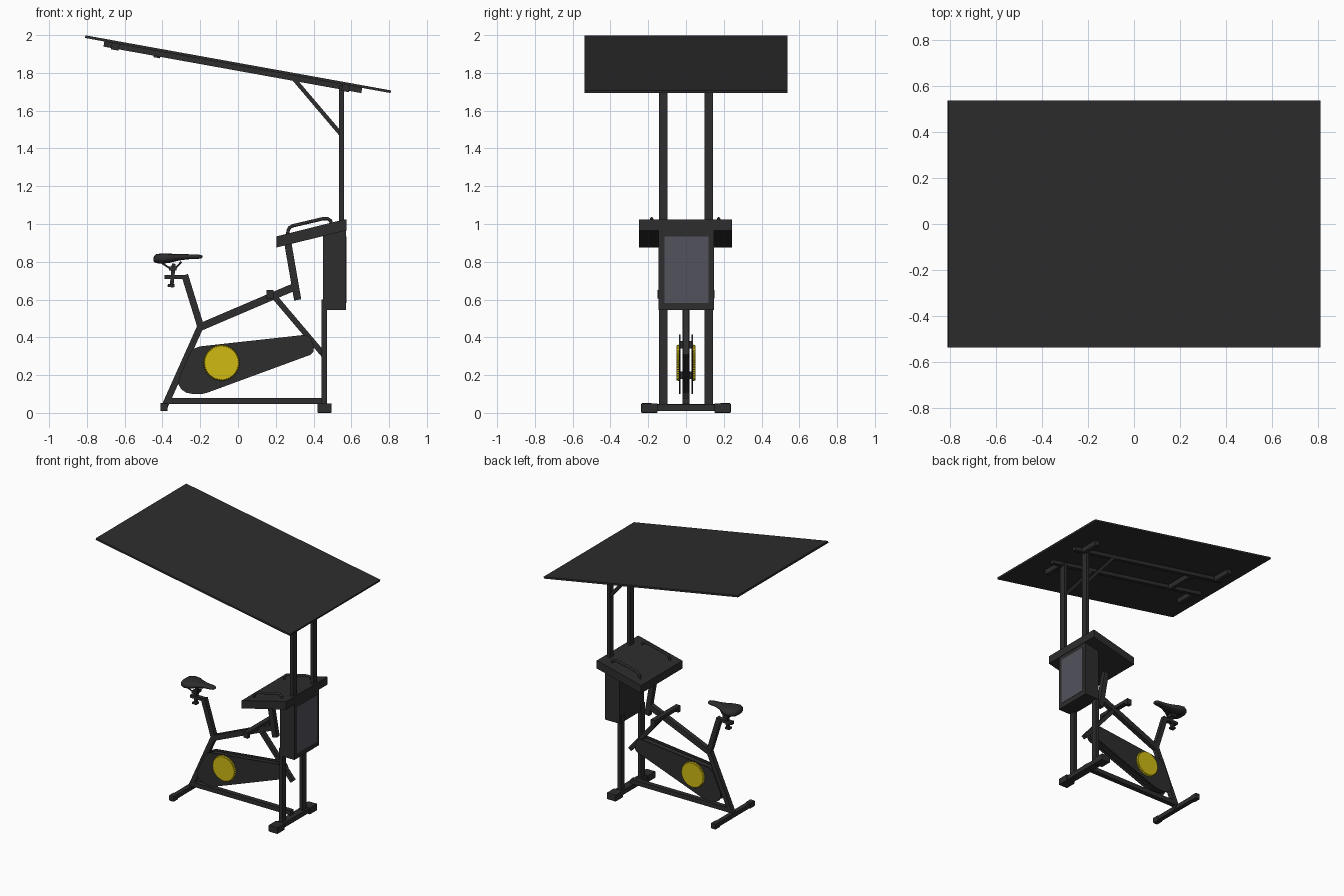
import bpy, bmesh, math
from mathutils import Vector, Matrix

if "Cube" in bpy.data.objects:
    bpy.data.objects.remove(bpy.data.objects["Cube"])


def material(name, rgb):
    m = bpy.data.materials.new(name)
    m.diffuse_color = (*rgb, 1)
    m.use_nodes = True
    m.node_tree.nodes["Principled BSDF"].inputs["Base Color"].default_value = m.diffuse_color
    return m


BLACK = material("charcoal black", (0.026, 0.026, 0.026))
YELLOW = material("signal yellow", (0.62, 0.49, 0.006))
GREY = material("slate grey", (0.085, 0.085, 0.108))


def finish(name, bm, mat=BLACK, smooth=False, bevel=0):
    bmesh.ops.recalc_face_normals(bm, faces=bm.faces)
    me = bpy.data.meshes.new(name)
    bm.to_mesh(me)
    bm.free()
    me.materials.append(mat)
    ob = bpy.data.objects.new(name, me)
    bpy.context.collection.objects.link(ob)
    if bevel:
        b = ob.modifiers.new("bevel", "BEVEL")
        b.width, b.segments = bevel, 2
    if smooth:
        for p in me.polygons:
            p.use_smooth = True
    return ob


def box(name, x, y, z, mat=BLACK, bevel=0):
    """Box from (min, max) ranges."""
    bm = bmesh.new()
    size = [r[1] - r[0] for r in (x, y, z)]
    mid = [(r[0] + r[1]) / 2 for r in (x, y, z)]
    bmesh.ops.create_cube(bm, size=1, matrix=Matrix.Translation(mid) @ Matrix.Diagonal((*size, 1)))
    return finish(name, bm, mat, bevel=bevel)


def beam(name, a, b, thick, width, y=0.0, mat=BLACK, bevel=0):
    """Rectangular bar between two (x, z) points in a plane of constant y."""
    d = Vector((b[0] - a[0], 0, b[1] - a[1]))
    mid = Vector(((a[0] + b[0]) / 2, y, (a[1] + b[1]) / 2))
    rot = Matrix.Rotation(-math.atan2(d.z, d.x), 4, 'Y')
    bm = bmesh.new()
    bmesh.ops.create_cube(bm, size=1, matrix=Matrix.Translation(mid) @ rot
                          @ Matrix.Diagonal((d.length, width, thick, 1)))
    return finish(name, bm, mat, bevel=bevel)


def prism(name, outline, y0, y1, mat=BLACK, shrink=1.0, centre=(0, 0)):
    """Extrude an (x, z) outline along y; the far end may be scaled."""
    bm = bmesh.new()
    near = [bm.verts.new((x, y0, z)) for x, z in outline]
    far = [bm.verts.new((centre[0] + (x - centre[0]) * shrink, y1,
                         centre[1] + (z - centre[1]) * shrink)) for x, z in outline]
    n = len(outline)
    bm.faces.new(near)
    bm.faces.new(far)
    for i in range(n):
        bm.faces.new((near[i], near[(i + 1) % n], far[(i + 1) % n], far[i]))
    return finish(name, bm, mat)


def tube(name, points, radius):
    """Round rod along a path of 3D points."""
    cu = bpy.data.curves.new(name, 'CURVE')
    cu.dimensions = '3D'
    cu.bevel_depth, cu.bevel_resolution, cu.use_fill_caps = radius, 2, True
    sp = cu.splines.new('POLY')
    sp.points.add(len(points) - 1)
    for p, co in zip(sp.points, points):
        p.co = (*co, 1)
    cu.materials.append(BLACK)
    ob = bpy.data.objects.new(name, cu)
    bpy.context.collection.objects.link(ob)
    return ob


# Tilted roof panel
SLOPE = -0.292 / 1.62


def roof_z(x, below=0.0):
    return 1.846 + SLOPE * x - below


beam("roof_panel", (-0.809, roof_z(-0.809)), (0.809, roof_z(0.809)), 0.014, 1.076)

# Roof rails, posts and braces on both sides
for side, s in (("left", -1), ("right", 1)):
    y = 0.121 * s
    beam(f"roof_rail_{side}", (-0.71, roof_z(-0.71, 0.021)), (0.655, roof_z(0.655, 0.021)), 0.028, 0.028, y)
    for tag, x in (("low", 0.57), ("high", -0.65)):
        beam(f"roof_clamp_{tag}_{side}", (x - 0.02, roof_z(x - 0.02, 0.024)),
             (x + 0.02, roof_z(x + 0.02, 0.024)), 0.036, 0.15, 0.2 * s)
    box(f"upper_post_{side}", (0.535, 0.56), (y - 0.023, y + 0.023), (0.95, 1.735))
    beam(f"roof_brace_{side}", (0.29, 1.775), (0.545, 1.475), 0.022, 0.03, y)
    box(f"lower_post_{side}", (0.443, 0.47), (y - 0.023, y + 0.023), (0.03, 0.6))
    box(f"front_foot_{side}", (0.42, 0.495), sorted((0.15 * s, 0.237 * s)), (0, 0.05), bevel=0.004)
    box(f"rear_foot_{side}", (-0.411, -0.372), sorted((0.18 * s, 0.235 * s)), (0.01, 0.052), bevel=0.004)
beam("roof_cross_link", (-0.445, roof_z(-0.445, 0.026)), (-0.41, roof_z(-0.41, 0.026)), 0.034, 0.25)

# Ground bars
box("front_stand_bar", (0.43, 0.485), (-0.16, 0.16), (0.01, 0.045))
box("rear_stand_bar", (-0.408, -0.375), (-0.2, 0.2), (0.016, 0.048))
beam("bottom_bar", (-0.375, 0.063), (0.45, 0.063), 0.034, 0.036)

# Bike frame
beam("rear_strut", (-0.388, 0.035), (-0.198, 0.46), 0.034, 0.036)
beam("seat_tube", (-0.194, 0.445), (-0.282, 0.73), 0.036, 0.034)
beam("top_tube", (-0.205, 0.452), (0.31, 0.672), 0.04, 0.036)
beam("desk_stem", (0.316, 0.598), (0.262, 0.91), 0.038, 0.036)
beam("front_strut", (0.18, 0.63), (0.46, 0.3), 0.03, 0.03)

# Cross bar with end grips
box("cross_bar", (0.152, 0.188), (-0.145, 0.145), (0.625, 0.65))
for side, s in (("left", -1), ("right", 1)):
    box(f"cross_bar_end_{side}", (0.152, 0.188), sorted((0.125 * s, 0.152 * s)), (0.605, 0.65))

# Drive guard: rounded tapering plates around a core
outline = [(-0.315, 0.15), (-0.30, 0.125), (-0.275, 0.107), (-0.24, 0.1), (-0.19, 0.1), (-0.165, 0.106),
           (0.385, 0.308), (0.40, 0.325), (0.402, 0.355), (0.385, 0.395), (0.36, 0.414),
           (-0.2, 0.352), (-0.235, 0.34), (-0.255, 0.318), (-0.312, 0.185)]
mid = (0.03, 0.25)
core = [(mid[0] + (x - mid[0]) * 0.96, mid[1] + (z - mid[1]) * 0.94) for x, z in outline]
prism("guard_core", core, -0.018, 0.018)
hub = (-0.087, 0.265)
ring = [(hub[0] + r * math.cos(a), hub[1] + r * math.sin(a))
        for i in range(88)
        for a in [2 * math.pi * i / 88] for r in [0.097 if i % 2 else 0.092]]
for side, s in (("left", -1), ("right", 1)):
    prism(f"guard_plate_{side}", outline, 0.03 * s, 0.036 * s)
    prism(f"drive_disc_{side}", ring, 0.036 * s, 0.05 * s, YELLOW, 0.95, hub)
    for tag, x, z in (("rear", -0.24, 0.2), ("front", 0.33, 0.36)):
        box(f"guard_spacer_{tag}_{side}", (x - 0.02, x + 0.02), sorted((0.015 * s, 0.032 * s)),
            (z - 0.02, z + 0.02))

# Control cabinet with grey screen
prism("cabinet", [(0.45, 0.545), (0.572, 0.545), (0.572, 0.99), (0.45, 0.96)], -0.145, 0.147)
box("cabinet_screen", (0.57, 0.574), (-0.115, 0.12), (0.583, 0.935), GREY)

# Sloping desk with two bent handles
prism("desk", [(0.205, 0.876), (0.575, 0.966), (0.575, 1.025), (0.553, 1.022), (0.205, 0.935)], -0.25, 0.243)
for side, y in (("left", -0.182), ("right", 0.173)):
    path = [(0.262, 0.93), (0.265, 0.965), (0.272, 0.98), (0.288, 0.99), (0.45, 1.028),
            (0.475, 1.028), (0.49, 1.018), (0.498, 0.99)]
    tube(f"desk_handle_{side}", [(x, y, z) for x, z in path], 0.009)

# Seat post, clamp and knob
box("seat_slider", (-0.39, -0.275), (-0.016, 0.016), (0.709, 0.73))
beam("seat_pin", (-0.352, 0.665), (-0.34, 0.79), 0.02, 0.022)
box("seat_knob", (-0.372, -0.335), (-0.018, 0.018), (0.666, 0.682), bevel=0.004)
for side, s in (("left", -1), ("right", 1)):
    tube(f"seat_rail_{side}", [(-0.405, 0.035 * s, 0.795), (-0.365, 0.024 * s, 0.768),
                               (-0.33, 0.022 * s, 0.766), (-0.3, 0.018 * s, 0.8)], 0.005)
box("seat_clamp", (-0.365, -0.325), (-0.03, 0.03), (0.755, 0.775))

# Saddle lofted from stations: x, half width, bottom, top
stations = [(-0.447, 0.03, 0.802, 0.825), (-0.435, 0.06, 0.793, 0.84), (-0.40, 0.08, 0.79, 0.845),
            (-0.36, 0.074, 0.795, 0.843), (-0.32, 0.05, 0.805, 0.841), (-0.27, 0.031, 0.813, 0.84),
            (-0.215, 0.025, 0.815, 0.839), (-0.196, 0.019, 0.817, 0.836), (-0.189, 0.008, 0.822, 0.832)]
bm = bmesh.new()
rows = []
for x, w, lo, hi in stations:
    row = []
    for i in range(16):
        a = 2 * math.pi * i / 16
        c, s = math.cos(a), math.sin(a)
        yy = w * math.copysign(abs(c) ** 0.7, c)
        zz = (lo + hi) / 2 + (hi - lo) / 2 * math.copysign(abs(s) ** 0.7, s)
        row.append(bm.verts.new((x, yy, zz)))
    rows.append(row)
for r0, r1 in zip(rows, rows[1:]):
    for i in range(16):
        j = (i + 1) % 16
        bm.faces.new((r0[i], r0[j], r1[j], r1[i]))
bm.faces.new(rows[0])
bm.faces.new(rows[-1])
finish("saddle", bm, smooth=True)
